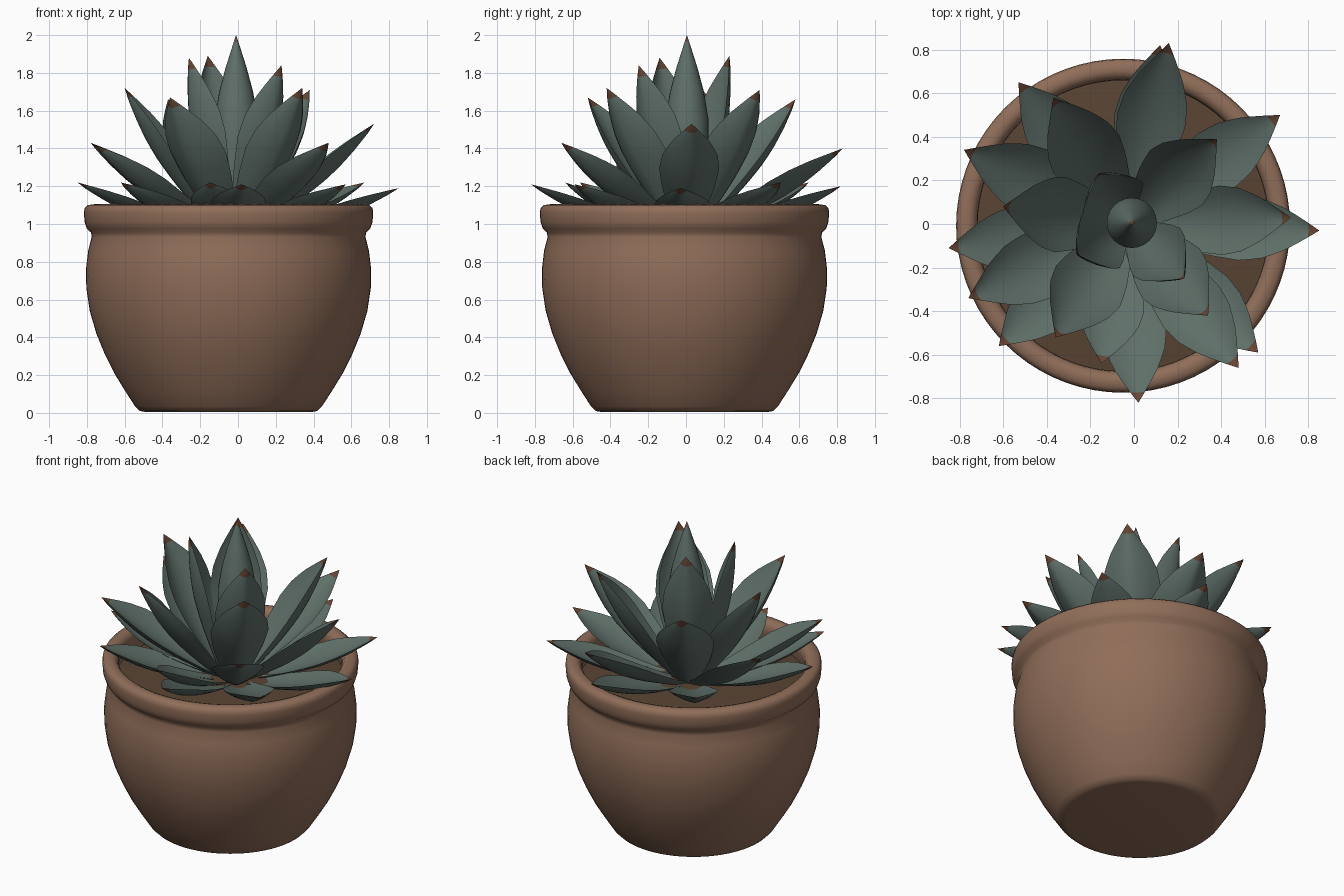
import bpy, bmesh, math
from mathutils import Vector

if "Cube" in bpy.data.objects:
    bpy.data.objects.remove(bpy.data.objects["Cube"])

def material(name, rgb):
    m = bpy.data.materials.new(name)
    m.diffuse_color = (*rgb, 1)
    m.use_nodes = True
    m.node_tree.nodes["Principled BSDF"].inputs["Base Color"].default_value = m.diffuse_color
    return m

CLAY = material("terracotta", (0.28, 0.155, 0.10))
SOIL = material("soil", (0.10, 0.058, 0.033))
GREEN = material("leaf_green", (0.115, 0.16, 0.14))
TIP = material("leaf_tip_brown", (0.13, 0.06, 0.035))

def finish(name, bm, mats, angle=50):
    bmesh.ops.recalc_face_normals(bm, faces=bm.faces)
    me = bpy.data.meshes.new(name)
    bm.to_mesh(me)
    bm.free()
    for m in mats:
        me.materials.append(m)
    ob = bpy.data.objects.new(name, me)
    bpy.context.collection.objects.link(ob)
    bpy.ops.object.select_all(action='DESELECT')
    ob.select_set(True)
    bpy.context.view_layer.objects.active = ob
    bpy.ops.object.shade_smooth_by_angle(angle=math.radians(angle))
    return ob

def lathe(name, profile, centre, mats, steps=64, tip_z=None):
    """Revolve (radius, z) points around a vertical axis."""
    bm = bmesh.new()
    vs = [bm.verts.new((r, 0, z)) for r, z in profile]
    es = [bm.edges.new(p) for p in zip(vs, vs[1:])]
    bmesh.ops.spin(bm, geom=vs + es, axis=(0, 0, 1), cent=(0, 0, 0),
                   angle=2 * math.pi, steps=steps)
    bmesh.ops.remove_doubles(bm, verts=bm.verts, dist=0.0005)
    bmesh.ops.translate(bm, verts=bm.verts, vec=(centre[0], centre[1], 0))
    if tip_z:
        for f in bm.faces:
            f.material_index = int(f.calc_center_median().z > tip_z)
    return finish(name, bm, mats)

# Pot: rounded belly, rolled rim and inner wall in one profile
POT = (-0.05, -0.008)
lathe("pot", [(0, 0.005), (0.44, 0.005), (0.47, 0.01), (0.495, 0.035), (0.55, 0.12),
              (0.605, 0.21), (0.655, 0.31), (0.70, 0.42), (0.735, 0.54), (0.753, 0.66),
              (0.755, 0.76), (0.743, 0.86), (0.725, 0.93), (0.728, 0.955), (0.75, 0.975),
              (0.762, 1.01), (0.766, 1.06), (0.762, 1.085), (0.745, 1.10), (0.71, 1.105),
              (0.685, 1.095), (0.67, 1.07), (0.667, 1.03), (0.68, 0.98), (0.69, 0.90)],
      POT, [CLAY], 72)
# Soil: slightly domed disc
lathe("soil", [(0, 0.99), (0.3, 0.985), (0.55, 0.975), (0.69, 0.96)], POT, [SOIL])

# Leaf outline: fraction of length against fraction of half width
OUTLINE = [(0, 0.4), (0.2, 0.62), (0.4, 0.88), (0.57, 1), (0.7, 0.9), (0.82, 0.62),
           (0.92, 0.29), (1, 0)]

def outline(t):
    for (a, wa), (b, wb) in zip(OUTLINE, OUTLINE[1:]):
        if t <= b:
            return wa + (wb - wa) * (t - a) / (b - a)
    return 0

def leaf(name, tip, half, cup, base_z=0.95):
    tip = Vector(tip)
    out = Vector((tip.x + 0.03, tip.y, 0)).normalized()
    base = Vector((-0.03, 0, base_z)) + out * 0.05
    d = (tip - base).normalized()
    side = Vector((0, 0, 1)).cross(out)
    n = d.cross(side)
    if n.z < 0:
        n = -n
    rows, cols = 16, 8
    bm = bmesh.new()
    top, low = [], []
    for i in range(rows):
        t = i / rows
        w = half * outline(t)
        # belly drops a little below the straight line from base to tip
        c = base.lerp(tip, t) - n * 0.03 * math.sin(math.pi * t)
        a, b = [], []
        for j in range(cols + 1):
            s = 2 * j / cols - 1
            p = c + side * (w * s) + n * (cup * w * s * s)
            v = bm.verts.new(p)
            a.append(v)
            edge = j in (0, cols)
            b.append(v if edge else
                     bm.verts.new(p - n * (0.2 * w * (1 - abs(s)) + 0.004)))
        top.append(a)
        low.append(b)
    end = bm.verts.new(tip)
    for g in (top, low):
        for i in range(rows):
            for j in range(cols):
                if i < rows - 1:
                    f = bm.faces.new((g[i][j], g[i][j + 1], g[i + 1][j + 1], g[i + 1][j]))
                else:
                    f = bm.faces.new((g[i][j], g[i][j + 1], end))
                    f.material_index = 1
    bm.faces.new(top[0] + low[0][-2:0:-1])
    finish(name, bm, [GREEN, TIP], 60)

# Rings of leaves, outermost to innermost: tips, half width, cupping
RINGS = {
    "outer_leaf": ([(0.85, -0.03, 1.19), (0.67, 0.50, 1.22), (0.12, 0.82, 1.20),
                    (-0.53, 0.65, 1.22), (-0.85, -0.11, 1.22), (-0.62, -0.56, 1.22),
                    (-0.15, -0.64, 1.22), (0.02, -0.82, 1.21), (0.57, -0.59, 1.21)],
                   0.15, 0.25),
    "middle_leaf": ([(0.72, 0.03, 1.53), (0.16, 0.83, 1.40), (-0.78, 0.34, 1.43),
                     (-0.76, -0.34, 1.42), (0.48, -0.66, 1.43)], 0.16, 0.35),
    "upper_leaf": ([(0.38, 0.39, 1.71), (-0.37, 0.58, 1.66), (-0.60, 0.08, 1.72),
                    (-0.36, -0.52, 1.67), (0.34, -0.42, 1.72)], 0.175, 0.4),
    "inner_leaf": ([(0.23, -0.25, 1.84), (-0.16, 0.23, 1.89), (-0.26, -0.14, 1.88)],
                   0.155, 0.45),
}
for name, (tips, half, cup) in RINGS.items():
    for k, tip in enumerate(tips):
        leaf(f"{name}_{k + 1}", tip, half, cup)

# Central bud of folded leaves
lathe("centre_bud", [(0.07, 0.95), (0.09, 1.2), (0.115, 1.42), (0.115, 1.55), (0.09, 1.70),
                     (0.055, 1.83), (0.012, 1.965), (0, 2.0)], (-0.01, 0.005),
      [GREEN, TIP], 24, tip_z=1.97)
